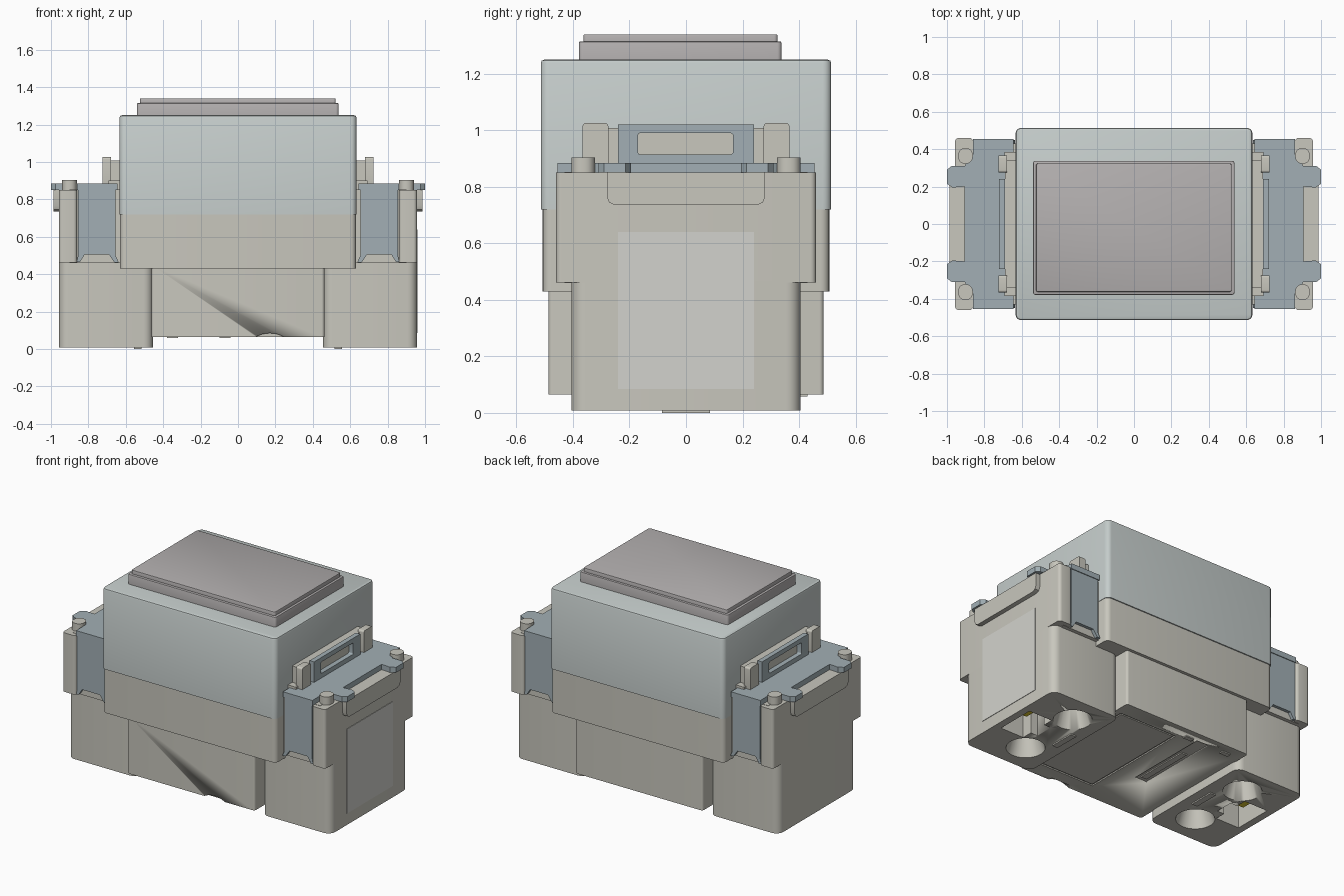
import bpy, bmesh, math
from mathutils import Matrix, Vector

if "Cube" in bpy.data.objects:
    bpy.data.objects.remove(bpy.data.objects["Cube"])

def material(name, rgb):
    m = bpy.data.materials.new(name)
    m.diffuse_color = (*rgb, 1)
    m.use_nodes = True
    m.node_tree.nodes["Principled BSDF"].inputs["Base Color"].default_value = m.diffuse_color
    return m

BEIGE = material("beige_plastic", (0.58, 0.57, 0.51))
CAP = material("pale_cover", (0.56, 0.61, 0.60))
BLUE = material("blue_grey_clip", (0.36, 0.43, 0.46))
GREY = material("button_grey", (0.45, 0.43, 0.43))
LABEL = material("label_white", (0.65, 0.65, 0.61))
BRASS = material("brass", (0.75, 0.60, 0.03))

def finish(name, bm, mat, mirror=""):
    bmesh.ops.recalc_face_normals(bm, faces=bm.faces)
    me = bpy.data.meshes.new(name)
    bm.to_mesh(me)
    bm.free()
    ob = bpy.data.objects.new(name, me)
    bpy.context.collection.objects.link(ob)
    if mat:
        me.materials.append(mat)
    for o in bpy.context.selected_objects:
        o.select_set(False)
    ob.select_set(True)
    bpy.context.view_layer.objects.active = ob
    bpy.ops.object.shade_smooth_by_angle(angle=math.radians(35))
    if mirror:
        md = ob.modifiers.new("mirror", 'MIRROR')
        md.use_axis = ["x" in mirror, "y" in mirror, False]
        md.use_clip = False
        md.use_mirror_merge = False
    return ob

def box(name, x, y, z, mat=None, r=0.0, axis=2, top=0.0, mirror=""):
    """Box from ranges; r rounds the edges along an axis, top softens the upper rim."""
    bm = bmesh.new()
    size = Vector((x[1]-x[0], y[1]-y[0], z[1]-z[0]))
    mid = Vector((x[0]+x[1], y[0]+y[1], z[0]+z[1])) / 2
    bmesh.ops.create_cube(bm, size=1, matrix=Matrix.Translation(mid) @ Matrix.Diagonal((*size, 1)))
    if r:
        es = [e for e in bm.edges
              if abs((e.verts[0].co - e.verts[1].co)[axis]) > 1e-5]
        bmesh.ops.bevel(bm, geom=es, offset=r, segments=5, profile=0.5, affect='EDGES')
    if top:
        es = [e for e in bm.edges if all(v.co.z > z[1] - 1e-5 for v in e.verts)]
        bmesh.ops.bevel(bm, geom=es, offset=top, segments=2, profile=0.5, affect='EDGES')
    return finish(name, bm, mat, mirror)

def prism(name, pts, place, depth, mat, mirror=""):
    """Extrude a 2D outline; place(u, v, d) maps it into space."""
    bm = bmesh.new()
    f = bm.faces.new([bm.verts.new(place(u, v, depth[0])) for u, v in pts])
    ext = bmesh.ops.extrude_face_region(bm, geom=[f])
    move = Vector(place(0, 0, depth[1])) - Vector(place(0, 0, depth[0]))
    bmesh.ops.translate(bm, vec=move, verts=[v for v in ext["geom"] if isinstance(v, bmesh.types.BMVert)])
    return finish(name, bm, mat, mirror)

def cone(name, center, r1, r2, depth, rot=Matrix(), mat=None, mirror=""):
    bm = bmesh.new()
    bmesh.ops.create_cone(bm, cap_ends=True, segments=40, radius1=r1, radius2=r2,
                          depth=depth, matrix=Matrix.Translation(center) @ rot)
    return finish(name, bm, mat, mirror)

def cut(ob, cutters):
    bpy.context.view_layer.objects.active = ob
    for c in cutters:
        c.hide_render = True
        md = ob.modifiers.new("cut", 'BOOLEAN')
        md.object, md.solver = c, 'EXACT'
        bpy.ops.object.modifier_apply(modifier=md.name)
        bpy.data.objects.remove(c)

def mirror_x(ob):
    md = ob.modifiers.new("mirror", 'MIRROR')
    md.use_mirror_merge = False

# Housing: cover, base and lower body
box("top_cover", (-.633, .633), (-.514, .514), (.72, 1.25), CAP, r=.03, top=.012)
box("middle_base", (-.631, .631), (-.507, .507), (.43, .722), BEIGE, r=.03)
body = box("lower_body", (-.462, .462), (-.487, .487), (.065, .44), BEIGE, r=.015)
turn = Matrix.Rotation(math.pi/2, 4, 'X')
cut(body, [cone("scoop", (.17, -.487, -.065), .15, .15, .05, turn),
           box("panel_recess", (0, .42), (-.38, .38), (.0, .073)),
           box("slot_recess", (-.22, -.13), (-.15, .42), (.0, .073))])
box("recessed_plate", (.012, .408), (-.368, .368), (.066, .09), BEIGE)
box("slot_bar", (-.195, -.155), (-.12, .25), (.066, .09), BEIGE)
for i, x in enumerate((-.35, -.07)):
    box(f"foot_{i+1}", (x-.03, x+.03), (.40, .43), (.058, .07), BEIGE)

# Push button, slightly off centre in y
box("button_plinth", (-.54, .538), (-.379, .338), (1.24, 1.315), GREY, r=.015, top=.006)
box("button_top", (-.524, .522), (-.363, .324), (1.31, 1.34), GREY, r=.012, top=.005)

# End blocks with two countersunk holes and a contact opening underneath
end = box("end_blocks", (.455, .957), (-.405, .405), (.008, .466), BEIGE, r=.05)
cut(end, [cone("hole", (.65, s*.215, .09), .118, .06, .18) for s in (-1, 1)]
    + [box("opening", (.74, .91), (-.13, .13), (-.02, .26)),
       box("opening_neck", (.69, .76), (-.06, .06), (-.02, .20))])
mirror_x(end)
box("contacts", (.79, .87), (-.04, .06), (.09, .27), BRASS, mirror="x")
box("end_foot_bars", (.515, .555), (-.085, .085), (0, .012), BEIGE, mirror="x")

# Upper ends: core, outer flange, lip, pins
box("end_cores", (.60, .90), (-.43, .43), (.46, .852), BEIGE, mirror="x")
box("outer_flanges", (.86, .957), (-.46, .46), (.462, .85), BEIGE, r=.02, mirror="x")
lip = [(-.28, .85), (-.28, .765), (-.272, .745), (-.25, .735)]
lip += [(-u, v) for u, v in reversed(lip)]
prism("end_lips", lip, lambda u, v, d: (d, u, v), (.94, .987), BEIGE, "x")
box("pins", (.862, .94), (.322, .406), (.84, .903), BEIGE, r=.036, mirror="xy")
box("end_label", (.95, .960), (-.24, .24), (.085, .64), LABEL)

# Retainers beside the cover
box("retainer_walls", (.62, .69), (-.34, .34), (.70, 1.008), BEIGE, mirror="x")
box("retainer_feet", (.62, .692), (.32, .385), (.70, .90), BEIGE, mirror="xy")
box("retainer_posts", (.68, .724), (.275, .366), (.86, 1.026), BEIGE, r=.012, axis=0, mirror="xy")

# Clips: top plate with tabs, side legs, window plate
half = [(.905, .20), (.97, .195), (1, .215), (1, .29), (.975, .31), (.905, .31),
        (.885, .345), (.86, .36), (.86, .455), (.645, .455), (.645, .385), (.69, .385)]
plate = half + [(x, -y) for x, y in reversed(half)]
prism("clip_plates", plate, lambda u, v, d: (u, v, d), (.85, .885), BLUE, "x")
leg = [(.655, .87), (.855, .87), (.855, .50), (.862, .465), (.845, .465), (.82, .505),
       (.69, .505), (.66, .462), (.637, .462), (.655, .50)]
prism("clip_legs", leg, lambda u, v, d: (u, d, v), (.42, .45), BLUE, "xy")
win = box("window_plates", (.69, .722), (-.24, .24), (.86, 1.02), BLUE)
cut(win, [box("window", (.65, .80), (-.17, .166), (.915, .99), r=.008, axis=0)])
mirror_x(win)
